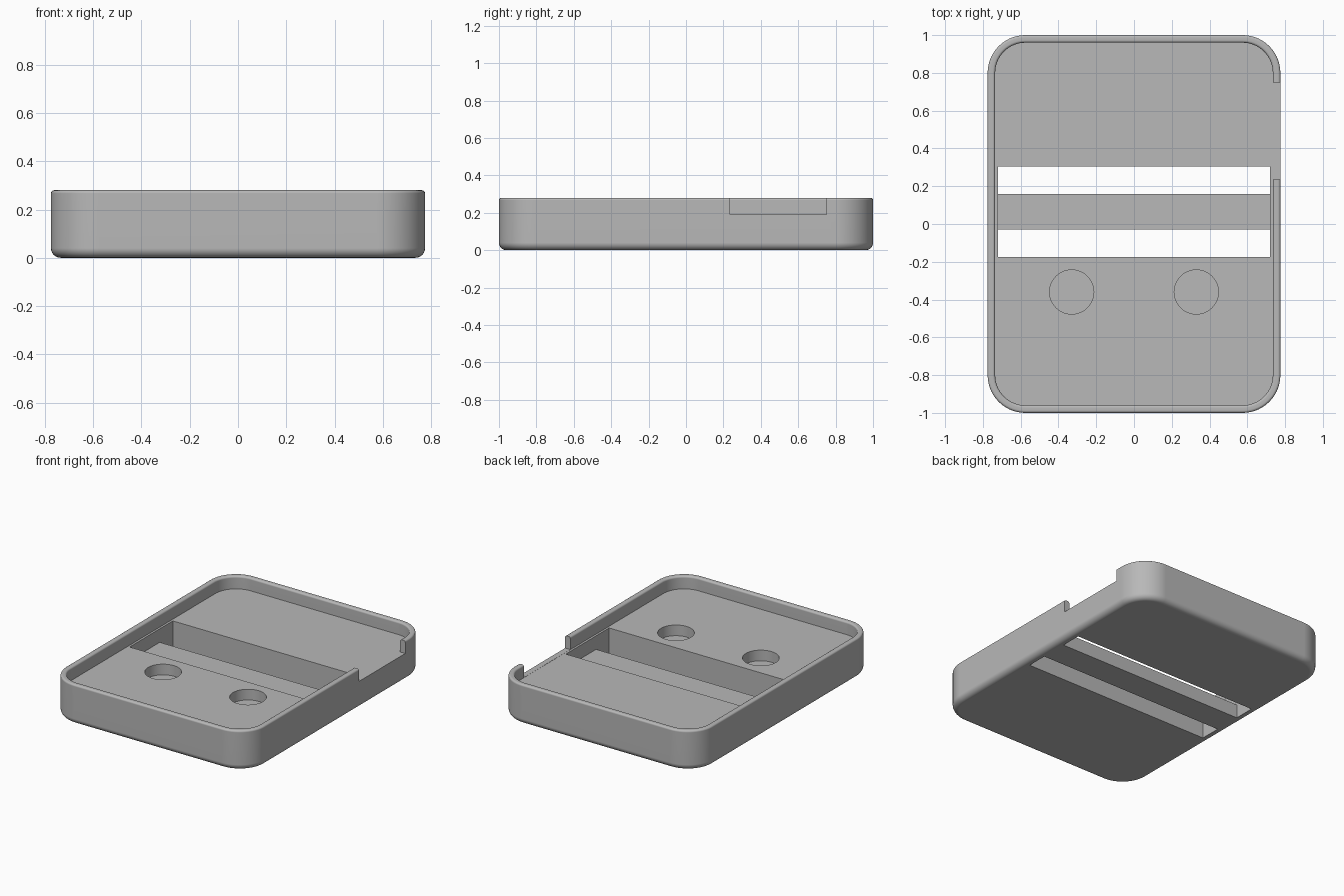
import bpy, bmesh
from math import sin, cos, pi

default = bpy.data.objects.get("Cube")
if default:
    bpy.data.objects.remove(default, do_unlink=True)

HALF_X, HALF_Y, HEIGHT = 0.775, 1.0, 0.28
CORNER, WALL, FLOOR = 0.2, 0.04, 0.19
BASE_FILLET, RIM_FILLET = 0.04, 0.013
SLOT_X, SLOT_FRONT, SLOT_BACK = 0.72, -0.175, 0.305

grey = bpy.data.materials.new("matte_grey")
grey.use_nodes = True
colour = (0.48, 0.48, 0.48, 1)
grey.diffuse_color = colour
grey.node_tree.nodes["Principled BSDF"].inputs["Base Color"].default_value = colour


def add_object(name, bm):
    bmesh.ops.recalc_face_normals(bm, faces=bm.faces[:])
    mesh = bpy.data.meshes.new(name)
    bm.to_mesh(mesh)
    bm.free()
    mesh.materials.append(grey)
    obj = bpy.data.objects.new(name, mesh)
    bpy.context.collection.objects.link(obj)
    return obj


def box(name, low, high):
    bm = bmesh.new()
    bmesh.ops.create_cube(bm, size=1)
    for v in bm.verts:
        for i in range(3):
            v.co[i] = high[i] if v.co[i] > 0 else low[i]
    return add_object(name, bm)


def cylinder(name, x, y, radius, low, high):
    bm = bmesh.new()
    bmesh.ops.create_cone(bm, cap_ends=True, segments=48, radius1=radius,
                          radius2=radius, depth=high - low)
    bmesh.ops.translate(bm, verts=bm.verts[:], vec=(x, y, (low + high) / 2))
    return add_object(name, bm)


def arc(cx, cz, radius, start, end, steps):
    angles = [start + (end - start) * i / steps for i in range(steps + 1)]
    return [(cx + radius * cos(a), cz + radius * sin(a)) for a in angles]


def rounded_ring(bm, inset, z, steps=14):
    """Rounded rectangle, moved inward from the outer outline."""
    radius = CORNER - inset
    verts = []
    for k, (sx, sy) in enumerate([(1, 1), (-1, 1), (-1, -1), (1, -1)]):
        for i in range(steps + 1):
            a = (k + i / steps) * pi / 2
            verts.append(bm.verts.new((sx * (HALF_X - CORNER) + radius * cos(a),
                                       sy * (HALF_Y - CORNER) + radius * sin(a), z)))
    return verts


# Tray shell: section of the wall as (inset, height), swept round the outline
section = arc(BASE_FILLET, BASE_FILLET, BASE_FILLET, 1.5 * pi, pi, 6)
section += arc(RIM_FILLET, HEIGHT - RIM_FILLET, RIM_FILLET, pi, pi / 2, 4)
section += arc(WALL - RIM_FILLET, HEIGHT - RIM_FILLET, RIM_FILLET, pi / 2, 0, 4)
section += [(WALL, FLOOR)]

bm = bmesh.new()
rings = [rounded_ring(bm, inset, z) for inset, z in section]
for lower, upper in zip(rings, rings[1:]):
    n = len(lower)
    for i in range(n):
        j = (i + 1) % n
        bm.faces.new((lower[i], lower[j], upper[j], upper[i]))
bm.faces.new(rings[0])
bm.faces.new(rings[-1])
tray = add_object("tray_body", bm)

# Cutters: cross slot, side notch in the rim, two round blind pockets
cutters = [
    box("slot_cutter", (-SLOT_X, SLOT_FRONT, -0.1), (SLOT_X, SLOT_BACK, 0.25)),
    box("notch_cutter", (0.73, 0.235, FLOOR + 0.001), (0.9, 0.75, 0.4)),
]
for side in (-1, 1):
    cutters.append(cylinder("pocket_cutter", side * 0.33, -0.36, 0.117, 0.115, 0.25))

bpy.context.view_layer.objects.active = tray
for cutter in cutters:
    cutter.hide_render = True
    mod = tray.modifiers.new("cut", 'BOOLEAN')
    mod.operation = 'DIFFERENCE'
    mod.solver = 'EXACT'
    mod.object = cutter
    bpy.ops.object.modifier_apply(modifier=mod.name)
    bpy.data.objects.remove(cutter, do_unlink=True)

# Low bar bridging the slot
box("slot_bar", (-SLOT_X, -0.03, 0), (SLOT_X, 0.16, 0.095))

# Smooth fillets with crisp flats
bpy.ops.object.select_all(action='DESELECT')
tray.select_set(True)
bpy.context.view_layer.objects.active = tray
bpy.ops.object.shade_smooth_by_angle(angle=pi / 6)
weighted = tray.modifiers.new("weighted_normals", 'WEIGHTED_NORMAL')
weighted.keep_sharp = True
